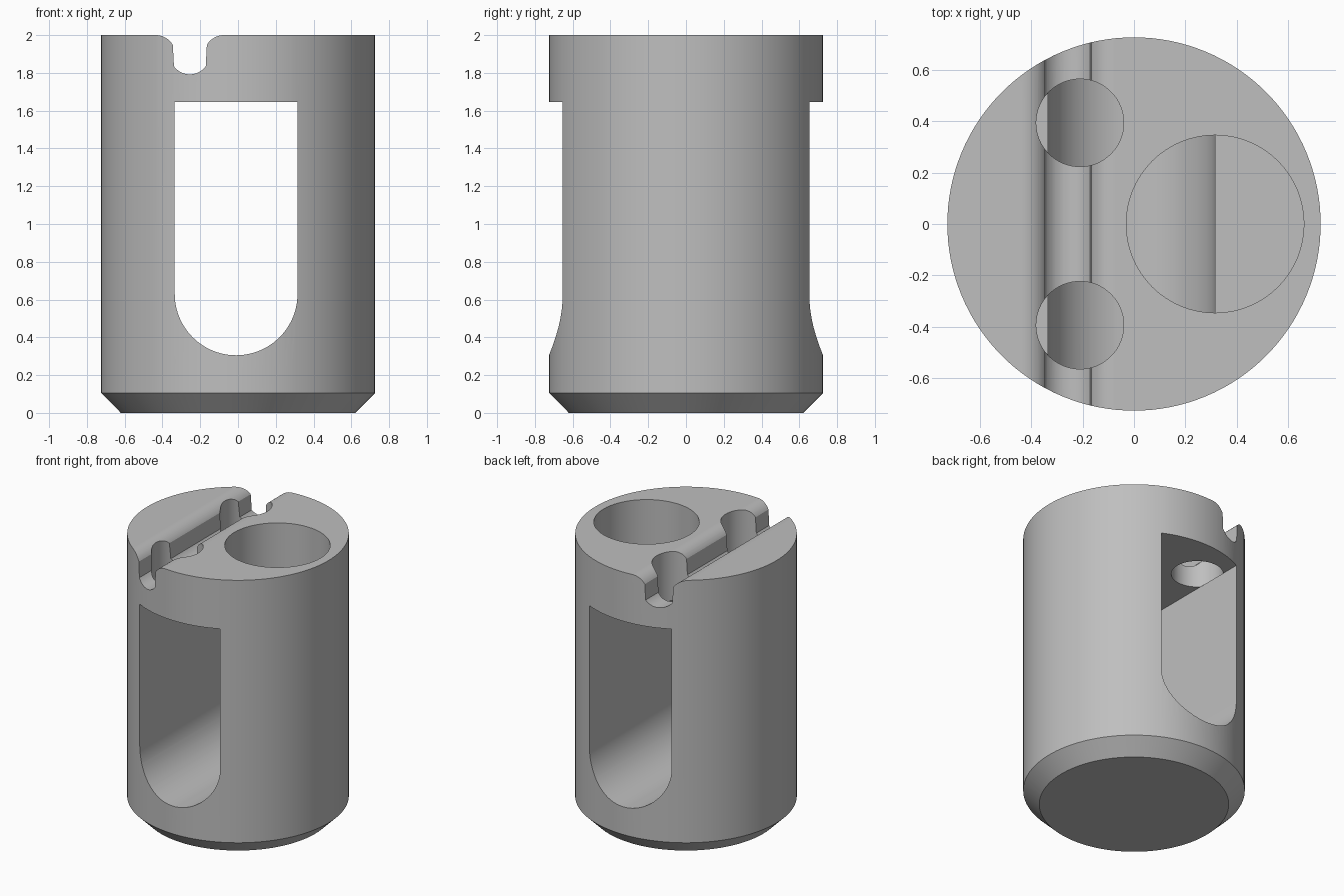
import bpy, bmesh
from math import sin, cos, pi, radians

cube = bpy.data.objects.get("Cube")
if cube:
    bpy.data.objects.remove(cube, do_unlink=True)

RADIUS, HEIGHT = 0.725, 2.0
CEILING = 1.645            # slot ceiling, also the floor of the holes
SEGMENTS = 128

grey = bpy.data.materials.new("plain grey")
grey.use_nodes = True
colour = (0.52, 0.52, 0.52, 1)
grey.diffuse_color = colour
grey.node_tree.nodes["Principled BSDF"].inputs["Base Color"].default_value = colour


def finish(name, bm):
    bmesh.ops.recalc_face_normals(bm, faces=bm.faces)
    mesh = bpy.data.meshes.new(name)
    bm.to_mesh(mesh)
    bm.free()
    mesh.materials.append(grey)
    ob = bpy.data.objects.new(name, mesh)
    bpy.context.collection.objects.link(ob)
    return ob


def turned(name, x, y, profile, segments):
    """Solid of revolution from (radius, z) rings, capped at both ends."""
    bm = bmesh.new()
    rings = [[bm.verts.new((x + r * cos(2 * pi * i / segments),
                            y + r * sin(2 * pi * i / segments), z))
              for i in range(segments)] for r, z in profile]
    for a, b in zip(rings, rings[1:]):
        for i in range(segments):
            j = (i + 1) % segments
            bm.faces.new((a[i], a[j], b[j], b[i]))
    bm.faces.new(rings[0])
    bm.faces.new(rings[-1])
    return finish(name, bm)


def extruded(name, outline):
    """Prism along y from an (x, z) outline."""
    bm = bmesh.new()
    face = bm.faces.new([bm.verts.new((x, -1, z)) for x, z in outline])
    new = bmesh.ops.extrude_face_region(bm, geom=[face])["geom"]
    bmesh.ops.translate(bm, vec=(0, 2, 0),
                        verts=[v for v in new if isinstance(v, bmesh.types.BMVert)])
    return finish(name, bm)


def arc(cx, cz, r, start, end, steps):
    return [(cx + r * cos(radians(start + (end - start) * i / steps)),
             cz + r * sin(radians(start + (end - start) * i / steps)))
            for i in range(steps + 1)]


# Cylindrical body with a chamfered foot
body = turned("body", 0, 0, [(0.62, 0), (RADIUS, 0.105), (RADIUS, HEIGHT)], SEGMENTS)

# Blind holes in the top: one large, two small
holes = [turned("hole_cutter", x, y, [(r, CEILING), (r, HEIGHT + 0.2)], 64)
         for x, y, r in ((0.315, 0, 0.345), (-0.21, 0.393, 0.17), (-0.21, -0.393, 0.17))]

# Wire groove: round bottom blending into rounded shoulders
GX, GR, ANGLE = -0.255, 0.104, 60
shift = 2 * GR * sin(radians(ANGLE))
low = HEIGHT + GR - 2 * GR * cos(radians(ANGLE)) - GR
groove_line = (arc(GX - shift, HEIGHT - GR, GR, 90, 90 - ANGLE, 10)
               + arc(GX, low - GR + GR, GR, 270 - ANGLE, 270 + ANGLE, 20)[1:-1]
               + arc(GX + shift, HEIGHT - GR, GR, 90 + ANGLE, 90, 10))
top = HEIGHT + 0.2
groove = extruded("groove_cutter",
                  groove_line + [(GX + shift, top), (GX - shift, top)])

# Through slot with a rounded bottom
SX, SR = -0.01, 0.325
slot = extruded("slot_cutter", [(SX - SR, CEILING)]
                + arc(SX, 0.63, SR, 180, 360, 48) + [(SX + SR, CEILING)])

# Cut everything out of the body
bpy.context.view_layer.objects.active = body
body.select_set(True)
for cutter in holes + [groove, slot]:
    mod = body.modifiers.new("cut", "BOOLEAN")
    mod.operation, mod.solver, mod.object = "DIFFERENCE", "EXACT", cutter
    bpy.ops.object.modifier_apply(modifier=mod.name)
    bpy.data.objects.remove(cutter, do_unlink=True)

# Smooth curved walls, crisp rims, flat faces kept flat
bpy.ops.object.shade_smooth_by_angle(angle=radians(25))
weighted = body.modifiers.new("weighted_normals", "WEIGHTED_NORMAL")
weighted.keep_sharp = True
